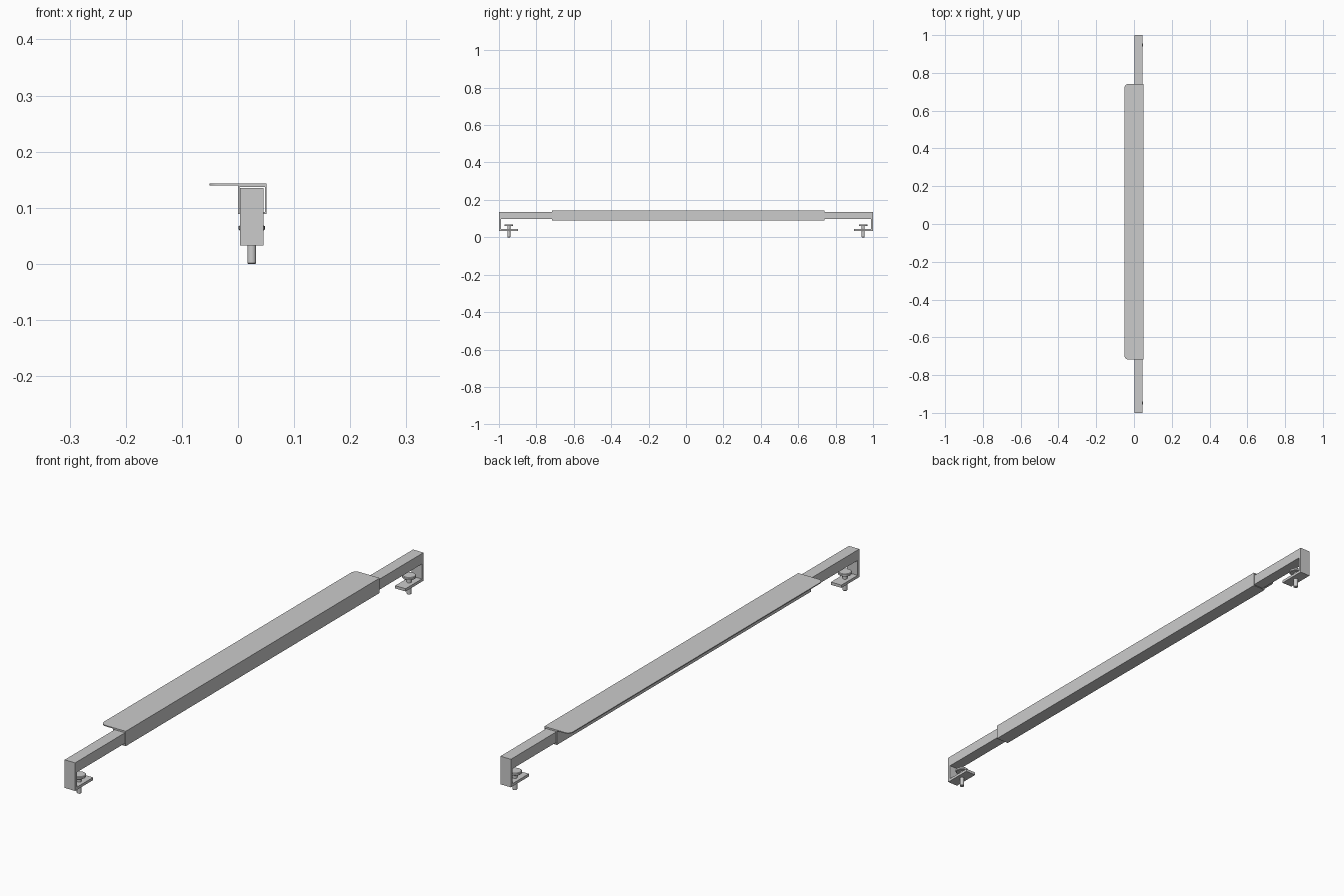
import bpy, bmesh, math

if "Cube" in bpy.data.objects:
    bpy.data.objects.remove(bpy.data.objects["Cube"])

XC = 0.0245          # centre line of bar and clamps
Y0, Y1 = -0.717, 0.741   # sleeve ends


def make_object(name, bm):
    bmesh.ops.recalc_face_normals(bm, faces=bm.faces)
    me = bpy.data.meshes.new(name)
    bm.to_mesh(me)
    bm.free()
    ob = bpy.data.objects.new(name, me)
    bpy.context.collection.objects.link(ob)
    return ob


def prism(name, points, offset):
    """Extrude a closed 3D outline along an offset vector."""
    bm = bmesh.new()
    face = bm.faces.new([bm.verts.new(p) for p in points])
    geo = bmesh.ops.extrude_face_region(bm, geom=[face])
    verts = [g for g in geo['geom'] if isinstance(g, bmesh.types.BMVert)]
    bmesh.ops.translate(bm, vec=offset, verts=verts)
    return make_object(name, bm)


def lathe(name, profile, x, y, steps=32):
    """Revolve an (r, z) profile about a vertical axis."""
    bm = bmesh.new()
    verts = [bm.verts.new((r, 0, z)) for r, z in profile]
    edges = [bm.edges.new(pair) for pair in zip(verts, verts[1:])]
    bmesh.ops.spin(bm, geom=verts + edges, cent=(0, 0, 0), axis=(0, 0, 1),
                   angle=math.tau, steps=steps)
    bmesh.ops.remove_doubles(bm, verts=bm.verts, dist=1e-5)
    ob = make_object(name, bm)
    ob.location = (x, y, 0)
    bpy.context.view_layer.objects.active = ob
    ob.select_set(True)
    bpy.ops.object.shade_smooth_by_angle(angle=math.radians(35))
    ob.select_set(False)


# Long inner bar with clamp legs and feet at both ends, one C-shaped profile
half = [(0.99, 0.097), (0.99, 0.043), (0.897, 0.043),
        (0.897, 0.033), (1.0, 0.033), (1.0, 0.135)]
outline = half + [(-y, z) for y, z in reversed(half)]
prism("clamp_bar", [(0.0035, y, z) for y, z in outline], (0.042, 0, 0))

# Hollow square sleeve around the bar
bm = bmesh.new()
rings = []
for y in (Y0, Y1):
    for x0, x1, z0, z1 in ((0.0, 0.0508, 0.089, 0.14), (0.003, 0.0478, 0.092, 0.137)):
        rings.append([bm.verts.new((x, y, z)) for x, z in
                      ((x0, z0), (x1, z0), (x1, z1), (x0, z1))])
for a, b in ((0, 1), (2, 3), (0, 2), (1, 3)):
    for i in range(4):
        j = (i + 1) % 4
        bm.faces.new((rings[a][i], rings[a][j], rings[b][j], rings[b][i]))
make_object("sleeve", bm)

# Flat top plate, rounded on the overhanging side
R = 0.02
plate = [(0.0508, Y0, 0.1395), (0.0508, Y1, 0.1395)]
for cy, start in ((Y1 - R, 90), (Y0 + R, 180)):
    for k in range(9):
        a = math.radians(start + k * 90 / 8)
        plate.append((-0.0508 + R + R * math.cos(a), cy + R * math.sin(a), 0.1395))
prism("top_plate", plate, (0, 0, 0.0035))

# Clamp screws with round pressure pads
for side, y in (("front", -0.947), ("back", 0.947)):
    lathe(side + "_screw", [(0, 0), (0.0065, 0), (0.0078, 0.0015),
                            (0.0078, 0.06), (0, 0.06)], XC, y)
    lathe(side + "_pad", [(0, 0.059), (0.021, 0.059), (0.0232, 0.061),
                          (0.0232, 0.067), (0.021, 0.069), (0, 0.069)], XC, y)
